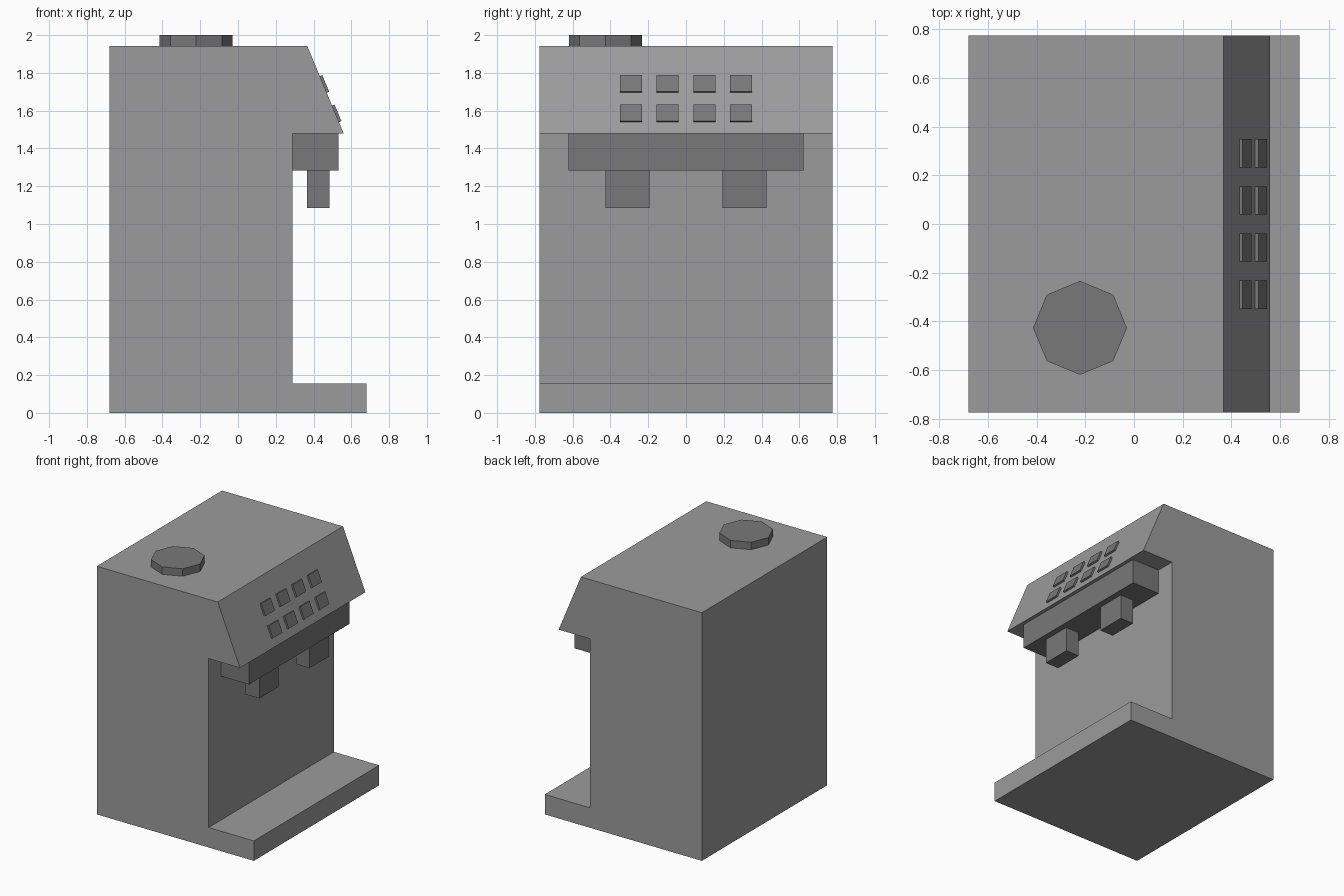
import bpy, bmesh, math
from mathutils import Matrix, Vector

if "Cube" in bpy.data.objects:
    bpy.data.objects.remove(bpy.data.objects["Cube"])


def grey(name, value):
    mat = bpy.data.materials.new(name)
    mat.diffuse_color = (value, value, value, 1)
    mat.use_nodes = True
    mat.node_tree.nodes["Principled BSDF"].inputs["Base Color"].default_value = mat.diffuse_color
    return mat


BODY, TRIM = grey("body_grey", 0.33), grey("trim_grey", 0.19)


def make_object(name, bm, mat):
    bmesh.ops.recalc_face_normals(bm, faces=bm.faces)
    mesh = bpy.data.meshes.new(name)
    bm.to_mesh(mesh)
    bm.free()
    mesh.materials.append(mat)
    obj = bpy.data.objects.new(name, mesh)
    bpy.context.collection.objects.link(obj)
    return obj


def box(name, size, centre, tilt=0.0):
    bm = bmesh.new()
    matrix = (Matrix.Translation(centre) @ Matrix.Rotation(tilt, 4, 'Y')
              @ Matrix.Diagonal((*size, 1)))
    bmesh.ops.create_cube(bm, size=1, matrix=matrix)
    return make_object(name, bm, TRIM)


# Housing: side profile (x, z) extruded across the width
HALF_WIDTH = 0.775
PANEL_TOP, PANEL_BOTTOM = Vector((0.367, 0, 1.942)), Vector((0.56, 0, 1.478))
profile = [(-0.68, 0), (0.68, 0), (0.68, 0.156), (0.288, 0.156), (0.288, PANEL_BOTTOM.z),
           (PANEL_BOTTOM.x, PANEL_BOTTOM.z), (PANEL_TOP.x, PANEL_TOP.z), (-0.68, PANEL_TOP.z)]
bm = bmesh.new()
near, far = ([bm.verts.new((x, y, z)) for x, z in profile] for y in (-HALF_WIDTH, HALF_WIDTH))
bm.faces.new(near)
bm.faces.new(far)
for i in range(len(profile)):
    bm.faces.new((near[i - 1], near[i], far[i], far[i - 1]))
make_object("housing", bm, BODY)

# Brew head under the overhang, with two spouts
box("brew_head", (0.243, 1.245, 0.196), (0.4095, 0, 1.38))
for label, y in (("left", -0.31), ("right", 0.31)):
    box(f"spout_{label}", (0.118, 0.234, 0.196), (0.425, y, 1.184))

# Two rows of four buttons on the sloped panel
slope = PANEL_BOTTOM - PANEL_TOP
tilt = math.atan2(-slope.z, slope.x)
normal = Vector((math.sin(tilt), 0, math.cos(tilt)))
for row, z in enumerate((1.739, 1.583)):
    on_panel = PANEL_TOP + slope * ((z - PANEL_TOP.z) / slope.z)
    for col in range(4):
        centre = on_panel + normal * 0.006 + Vector((0, (col - 1.5) * 0.194, 0))
        box(f"button_{row + 1}_{col + 1}", (0.095, 0.116, 0.016), centre, tilt)

# Octagonal filler cap on the top
bm = bmesh.new()
bmesh.ops.create_cone(bm, cap_ends=True, segments=8, radius1=0.193, radius2=0.193, depth=0.058,
                      matrix=Matrix.Translation((-0.222, -0.427, 1.971)))
make_object("filler_cap", bm, TRIM)
